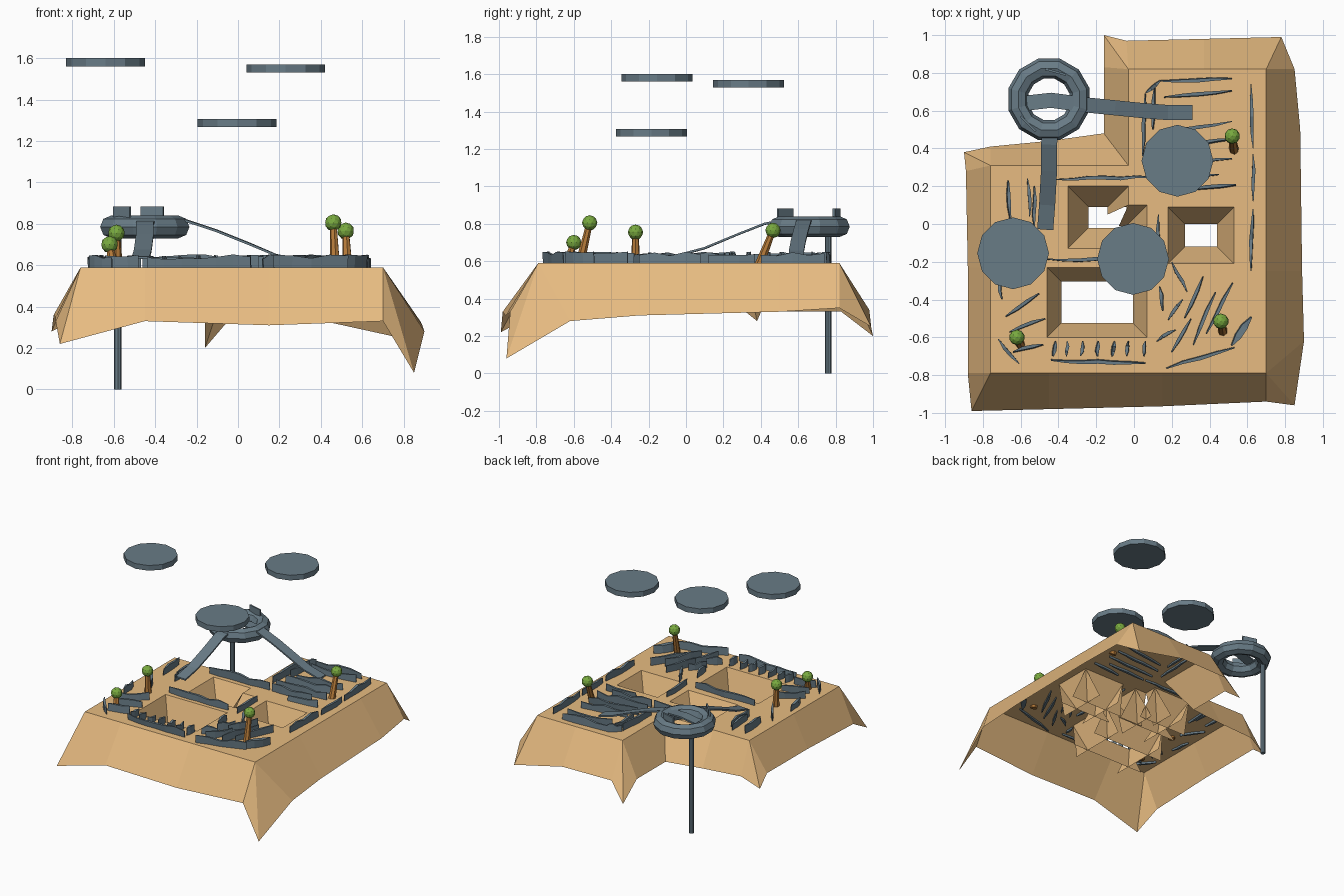
import bpy, bmesh, math, random
from mathutils import Vector

if "Cube" in bpy.data.objects:
    bpy.data.objects.remove(bpy.data.objects["Cube"])

random.seed(4)


def material(name, rgb):
    m = bpy.data.materials.new(name)
    m.diffuse_color = (*rgb, 1)
    m.use_nodes = True
    m.node_tree.nodes["Principled BSDF"].inputs["Base Color"].default_value = m.diffuse_color
    return m


SAND = material("sand", (0.80, 0.50, 0.22))
SLATE = material("slate", (0.14, 0.20, 0.24))
LEAF = material("leaf", (0.19, 0.40, 0.05))
BARK = material("bark", (0.45, 0.19, 0.04))


def finish(bm, name, mat):
    me = bpy.data.meshes.new(name)
    bm.to_mesh(me)
    bm.free()
    me.materials.append(mat)
    ob = bpy.data.objects.new(name, me)
    bpy.context.collection.objects.link(ob)
    return ob


def tag(name, mat):
    ob = bpy.context.object
    ob.name = name
    ob.data.materials.append(mat)


TOP = 0.59
# plateau rim (x, y) and the matching foot of the flared cliff (x, y, z)
rim = [((-.76, -.79), (-.86, -.99, .22)), ((-.45, -.79), (-.45, -.98, .33)),
       ((.15, -.79), (.15, -.965, .31)), ((.70, -.79), (.70, -.94, .33)),
       ((.70, -.79), (.85, -.96, .08)), ((.70, -.79), (.90, -.62, .28)),
       ((.70, -.25), (.89, -.25, .31)), ((.70, .50), (.88, .50, .33)),
       ((.70, .82), (.85, .82, .35)), ((.70, .82), (.78, .99, .25)),
       ((.37, .82), (.37, .98, .34)), ((-.03, .82), (-.04, .97, .34)),
       ((-.03, .82), (-.16, 1.0, .20)), ((-.03, .82), (-.16, .83, .33)),
       ((-.03, .31), (-.16, .48, .33)), ((-.45, .31), (-.45, .44, .34)),
       ((-.76, .31), (-.76, .41, .35)), ((-.76, .31), (-.90, .38, .28)),
       ((-.76, .31), (-.89, .28, .36)), ((-.76, -.23), (-.88, -.23, .35)),
       ((-.76, -.79), (-.88, -.79, .33))]

# pit outlines (counter-clockwise), slope inset
pits = [([(-.35, -.13), (.07, -.13), (.07, .10), (-.03, .10), (-.03, .20), (-.35, .20)], .11),
        ([(.18, -.21), (.53, -.21), (.53, .09), (.18, .09)], .09),
        ([(-.46, -.60), (.07, -.60), (.07, -.23), (-.46, -.23)], .075)]

# plateau top sheet with the pits cut out
bm = bmesh.new()


def loop(points):
    vs = [bm.verts.new((x, y, TOP)) for x, y in points]
    return [bm.edges.new((a, b)) for a, b in zip(vs, vs[1:] + vs[:1])]


unique = []
for p, q in rim:
    if p not in unique:
        unique.append(p)
edges = loop(unique)
for outline, inset in pits:
    edges += loop(outline)
bmesh.ops.triangle_fill(bm, edges=edges, use_beauty=True, normal=(0, 0, 1))
finish(bm, "plateau_top", SAND)

# flared cliffs around the rim
bm = bmesh.new()
for (p, q), (p2, q2) in zip(rim, rim[1:] + rim[:1]):
    pts = [(*p, TOP), q, q2] + ([(*p2, TOP)] if p != p2 else [])
    bm.faces.new([bm.verts.new(c) for c in pts])
bmesh.ops.remove_doubles(bm, verts=bm.verts, dist=.001)
finish(bm, "cliffs", SAND)

# sloped pit walls, each running past its corners underneath
bm = bmesh.new()
for outline, inset in pits:
    for a, b in zip(outline, outline[1:] + outline[:1]):
        a, b = Vector((*a, TOP)), Vector((*b, TOP))
        d = (b - a).normalized()
        drop = Vector((-d.y * inset, d.x * inset, -.21))
        bm.faces.new([bm.verts.new(c) for c in (a, b, b + drop + d * .05, a + drop - d * .05)])
finish(bm, "pit_walls", SAND)


# low lens-shaped walls standing on the plateau
def blade(bm, x1, y1, x2, y2, w=.011):
    a, b = Vector((x1, y1, 0)), Vector((x2, y2, 0))
    n = max(3, int((b - a).length / .08))
    side = Vector((y1 - y2, x2 - x1, 0)).normalized()
    lean = random.uniform(-.008, .008)
    rings = []
    for i in range(n + 1):
        t = i / n
        c = a.lerp(b, t) + side * random.uniform(-.004, .004)
        half = side * (w * math.sin(math.pi * t) * .7 + .002)
        z = random.uniform(.628, .652)
        up, low = Vector((0, 0, z)), Vector((0, 0, .575))
        rings.append([bm.verts.new(v) for v in (c - half + low, c + half + low,
                      c + half + up + side * lean, c - half + up + side * lean)])
    for r, s in zip(rings, rings[1:]):
        for k in range(4):
            bm.faces.new((r[k], r[k - 1], s[k - 1], s[k]))
    bm.faces.new(rings[0])
    bm.faces.new(rings[-1][::-1])


groups = {
    "long_walls": [(.06, .70, .14, .76), (.14, .76, .52, .77), (.06, .69, .05, .36), (.11, .72, .10, .50),
                   (.62, .74, .63, .40), (.63, .37, .63, .12), (.63, .08, .62, -.25),
                   (-.41, .24, .10, .25), (-.46, -.19, .05, -.19), (-.44, -.72, .06, -.73)],
    "back_walls": [(.16, .67, .52, .70), (.16, .49, .52, .54), (.12, .41, .52, .44),
                   (.10, .32, .52, .34), (.12, .25, .45, .26), (.30, .18, .54, .20)],
    "left_walls": [(-.67, .23, -.66, .02), (-.56, .24, -.55, .04), (-.53, .2, -.53, -.02),
                   (-.72, -.25, -.70, -.40), (-.72, -.61, -.61, -.74), (-.68, -.49, -.50, -.37),
                   (-.66, -.57, -.47, -.50), (-.64, -.68, -.48, -.64), (-.71, -.05, -.60, -.2)],
    "right_walls": [(.13, .05, .13, -.20), (.20, -.20, .28, -.36), (.14, -.33, .15, -.46), (.18, -.51, .26, -.40),
                    (.27, -.50, .37, -.28), (.31, -.64, .43, -.36), (.38, -.58, .52, -.31),
                    (.12, -.62, .22, -.56), (.17, -.76, .53, -.65), (.20, -.68, .30, -.50)],
    "front_rungs": [(x, -.62, x - .01, -.70) for x in (-.42, -.35, -.27, -.19, -.11, -.03, .06)]}
for name, rows in groups.items():
    bm = bmesh.new()
    for row in rows:
        blade(bm, *row)
    if name == "right_walls":
        blade(bm, .51, -.64, .62, -.49, .025)
    finish(bm, name, SLATE)

# ring on its post
bpy.ops.mesh.primitive_torus_add(location=(-.45, .66, .785), major_radius=.168, minor_radius=.055,
                                 major_segments=12, minor_segments=8, rotation=(0, 0, math.radians(15)))
tag("ring", SLATE)
bpy.ops.mesh.primitive_cylinder_add(vertices=8, radius=.018, depth=.76, location=(-.58, .76, .38))
tag("post", SLATE)


# flat ribbons sloping from the ring down to the plateau
def ribbon(name, path, width, thick=.012):
    bm = bmesh.new()
    rings = []
    for i, p in enumerate(path):
        d = Vector(path[min(i + 1, len(path) - 1)]) - Vector(path[max(i - 1, 0)])
        s = Vector((-d.y, d.x, 0)).normalized() * width / 2
        p, t = Vector(p), Vector((0, 0, thick / 2))
        rings.append([bm.verts.new(v) for v in (p - s - t, p + s - t, p + s + t, p - s + t)])
    for r, s in zip(rings, rings[1:]):
        for k in range(4):
            bm.faces.new((r[k], r[k - 1], s[k - 1], s[k]))
    bm.faces.new(rings[0])
    bm.faces.new(rings[-1][::-1])
    finish(bm, name, SLATE)


ribbon("east_ramp", [(-.57, .64, .80), (-.44, .655, .83), (-.25, .63, .815), (-.10, .615, .765),
                     (.05, .60, .705), (.18, .59, .65), (.31, .59, .615)], .08)
ribbon("south_ramp", [(-.44, .52, .82), (-.45, .42, .80), (-.45, .28, .745),
                      (-.46, .10, .67), (-.47, -.03, .635)], .085)
# upright strips on the ring
bm = bmesh.new()
for x1, y1, x2, y2 in ((-.47, .82, -.36, .79), (-.60, .57, -.52, .49)):
    n = Vector((y1 - y2, x2 - x1, 0)).normalized() * .006
    b = [Vector((x1, y1, .80)), Vector((x2, y2, .80))]
    q = [b[0] - n, b[1] - n, b[1] + n, b[0] + n]
    lo = [bm.verts.new(v) for v in q]
    hi = [bm.verts.new(v + Vector((0, 0, .083))) for v in q]
    bm.faces.new(lo[::-1])
    bm.faces.new(hi)
    for k in range(4):
        bm.faces.new((lo[k - 1], lo[k], hi[k], hi[k - 1]))
finish(bm, "ring_strips", SLATE)

# floating discs
for p in ((-.64, -.155, 1.58), (-.005, -.185, 1.287), (.23, .335, 1.55)):
    bpy.ops.mesh.primitive_cylinder_add(vertices=12, radius=.19, depth=.04, location=p)
    tag("floating_disc", SLATE)

# leaning trees with ball crowns
for base, crown in (((.53, .39), (.52, .465, .765)), ((.47, -.57), (.46, -.515, .805)),
                    ((-.60, -.64), (-.62, -.60, .70)), ((-.58, -.27), (-.587, -.27, .755))):
    a, b = Vector((*base, .575)), Vector(crown)
    bpy.ops.mesh.primitive_cone_add(vertices=7, radius1=.026, radius2=.017, depth=(b - a).length,
                                    location=(a + b) / 2, rotation=(b - a).to_track_quat('Z', 'Y').to_euler())
    tag("trunk", BARK)
    bpy.ops.mesh.primitive_ico_sphere_add(subdivisions=2, radius=.041, location=crown)
    tag("crown", LEAF)
